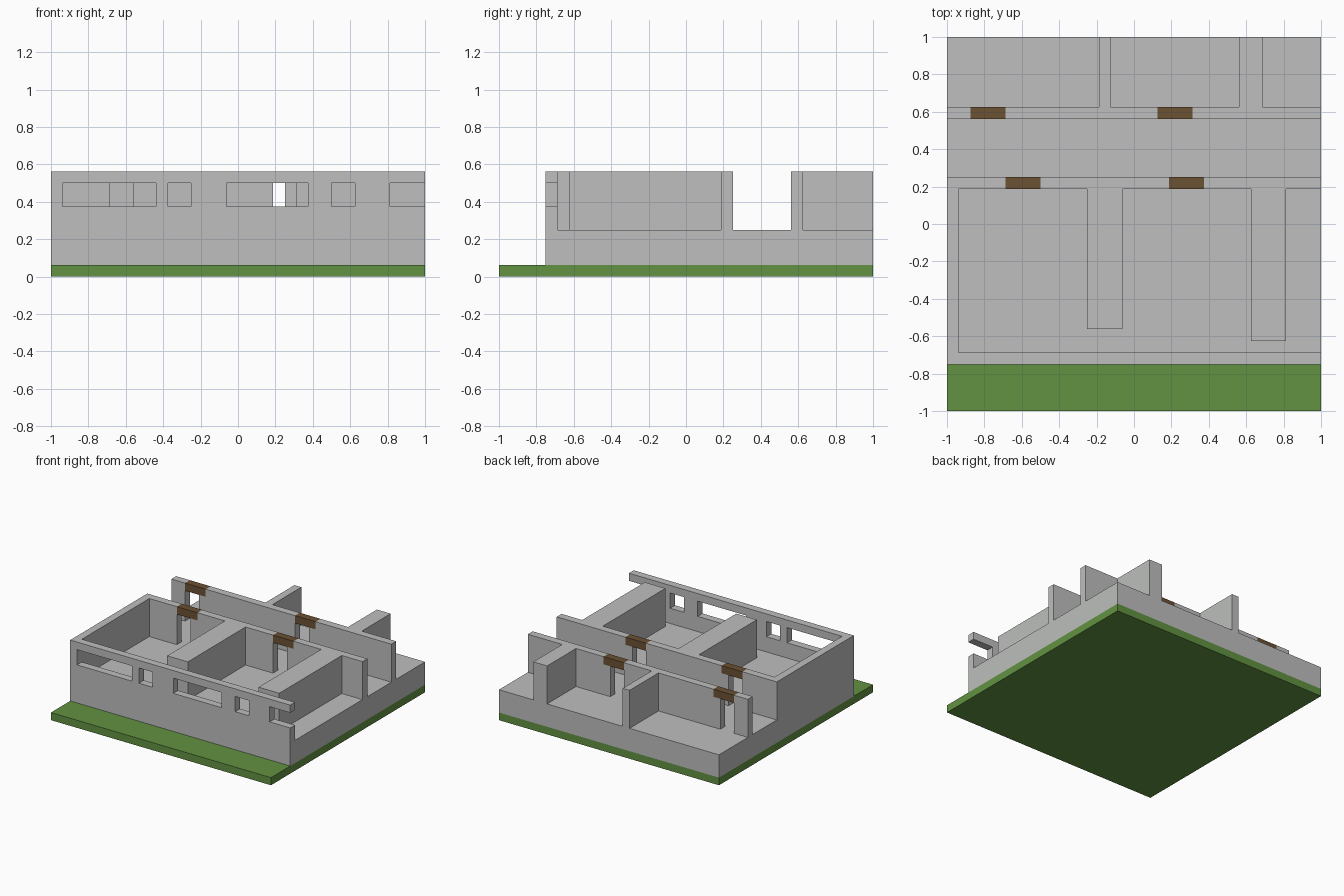
import bpy
import bmesh
from mathutils import Vector

cube = bpy.data.objects.get("Cube")
if cube:
    bpy.data.objects.remove(cube, do_unlink=True)

U = 1 / 16                      # building module
GROUND, FLOOR, TOP = 1, 4, 9    # heights in modules
SILL, HEAD = 6, 8


def material(name, rgb):
    m = bpy.data.materials.new(name)
    m.use_nodes = True
    m.diffuse_color = (*rgb, 1)
    bsdf = next(n for n in m.node_tree.nodes if n.type == 'BSDF_PRINCIPLED')
    bsdf.inputs["Base Color"].default_value = (*rgb, 1)
    return m


stone = material("grey stone", (0.51, 0.52, 0.51))
grass = material("grass green", (0.122, 0.287, 0.054))
wood = material("brown wood", (0.147, 0.083, 0.033))


def finish(name, bm, mat):
    bmesh.ops.recalc_face_normals(bm, faces=bm.faces)
    mesh = bpy.data.meshes.new(name)
    bm.to_mesh(mesh)
    bm.free()
    mesh.materials.append(mat)
    bpy.context.collection.objects.link(bpy.data.objects.new(name, mesh))


def box(name, mat, x, y, z):
    """Block between (low, high) module limits on each axis."""
    bm = bmesh.new()
    bmesh.ops.create_cube(bm, size=1)
    for v in bm.verts:
        v.co = Vector([U * (lim[0] if c < 0 else lim[1])
                       for c, lim in zip(v.co, (x, y, z))])
    finish(name, bm, mat)


def pierced_wall(name, y, openings):
    """Full-width wall one module thick; openings are (x0, x1, z0, z1)."""
    xs = sorted({-16, 16} | {x for o in openings for x in o[:2]})
    zs = sorted({FLOOR, TOP} | {z for o in openings for z in o[2:]})
    bm = bmesh.new()
    for x0, x1 in zip(xs, xs[1:]):
        for z0, z1 in zip(zs, zs[1:]):
            if any(a <= x0 and x1 <= b and c <= z0 and z1 <= d
                   for a, b, c, d in openings):
                continue
            corners = ((x0, z0), (x1, z0), (x1, z1), (x0, z1))
            bm.faces.new([bm.verts.new((U * p, U * y, U * q))
                          for p, q in corners])
    bmesh.ops.remove_doubles(bm, verts=bm.verts, dist=1e-4)
    ext = bmesh.ops.extrude_face_region(bm, geom=bm.faces[:],
                                        use_keep_orig=True)
    moved = [g for g in ext["geom"] if isinstance(g, bmesh.types.BMVert)]
    bmesh.ops.translate(bm, verts=moved, vec=(0, U, 0))
    finish(name, bm, stone)


# Ground and raised floor
box("ground", grass, (-16, 16), (-16, 16), (0, GROUND))
box("floor", stone, (-16, 16), (-12, 16), (GROUND, FLOOR))

# Front wall with its row of windows, the last one open at the end
windows = [(-15, -7), (-6, -4), (-1, 6), (8, 10), (13, 16)]
pierced_wall("front_wall", -12, [(a, b, SILL, HEAD) for a, b in windows])

# Corridor walls with doorways and wooden lintels, given by lintel start,
# doorway offset being zero
for side, y, doors in (("front", 3, (-11, 3)), ("back", 9, (-14, 2))):
    cuts = []
    for i, x in enumerate(doors):
        cuts += [(x, x + 2, FLOOR, HEAD), (x, x + 3, HEAD, TOP)]
        box(f"{side}_lintel_{i + 1}", wood, (x, x + 3), (y, y + 1),
            (HEAD, TOP))
    pierced_wall(f"{side}_corridor_wall", y, cuts)

# End wall and room partitions
for name, x, y in (
        ("end_wall", (-16, -15), (-11, 3)),
        ("front_partition_1", (-4, -1), (-9, 3)),
        ("front_partition_2", (10, 13), (-10, 3)),
        ("back_partition_1", (-3, -2), (10, 16)),
        ("back_partition_2", (9, 11), (10, 16))):
    box(name, stone, x, y, (FLOOR, TOP))
